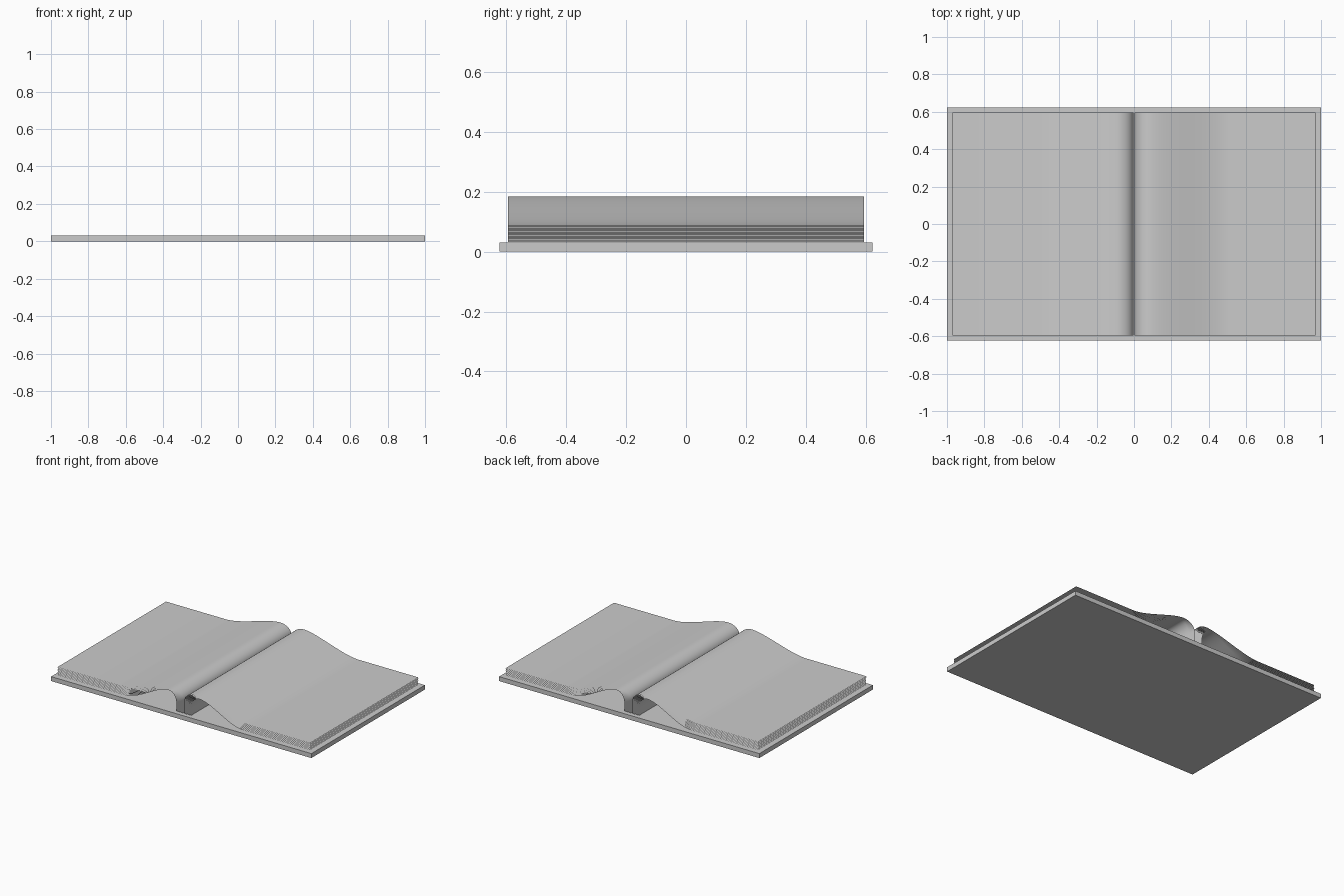
import bpy, bmesh
from mathutils import Vector
from mathutils.geometry import interpolate_bezier

if "Cube" in bpy.data.objects:
    bpy.data.objects.remove(bpy.data.objects["Cube"])

grey = bpy.data.materials.new("light_grey")
grey.diffuse_color = (0.6, 0.6, 0.6, 1)
grey.use_nodes = True
grey.node_tree.nodes["Principled BSDF"].inputs["Base Color"].default_value = grey.diffuse_color


def lerp(a, b, t):
    return a + (b - a) * t


def make_object(name, bm):
    mesh = bpy.data.meshes.new(name)
    bm.to_mesh(mesh)
    bm.free()
    mesh.materials.append(grey)
    obj = bpy.data.objects.new(name, mesh)
    bpy.context.collection.objects.link(obj)
    return obj


def page_profile(t, top):
    """Cross-section of one page; t runs from 0 (lowest) to 1 (uppermost)."""
    h = lerp(0.037, top, t)
    foot = Vector((lerp(0.055, 0.004, t), 0.032, 0))
    bend = Vector((foot.x, lerp(0.075, 0.115, t), 0))
    peak = Vector((lerp(0.115, 0.09, t), lerp(0.163, 0.185, t), 0))
    flat = Vector((lerp(0.46, 0.51, t), h, 0))
    up, out = Vector((0, 1, 0)), Vector((1, 0, 0))
    rise = interpolate_bezier(bend, bend + up * 0.045, peak - out * 0.04, peak, 12)
    fall = interpolate_bezier(peak, peak + out * 0.1, flat - out * 0.12, flat, 20)
    return [foot] + rise + fall[1:] + [Vector((0.97, h, 0))]


# Page stacks: thin loose sheets fanned out from the spine
def page_stack(name, side, count, top):
    bm = bmesh.new()
    for i in range(count):
        pts = page_profile(i / (count - 1), top)
        rows = [[bm.verts.new((side * p.x, y, p.y)) for p in pts]
                for y in (-0.595, 0.595)]
        for k in range(len(pts) - 1):
            quad = [rows[0][k], rows[0][k + 1], rows[1][k + 1], rows[1][k]]
            face = bm.faces.new(quad if side > 0 else quad[::-1])
            face.smooth = True
    return make_object(name, bm)


page_stack("left_pages", -1, 12, 0.095)
page_stack("right_pages", 1, 12, 0.087)

# Cover: flat slab under the pages
bm = bmesh.new()
bmesh.ops.create_cube(bm, size=1)
bmesh.ops.scale(bm, vec=(2, 1.246, 0.031), verts=bm.verts)
bmesh.ops.translate(bm, vec=(0, 0, 0.0155), verts=bm.verts)
make_object("cover", bm)
